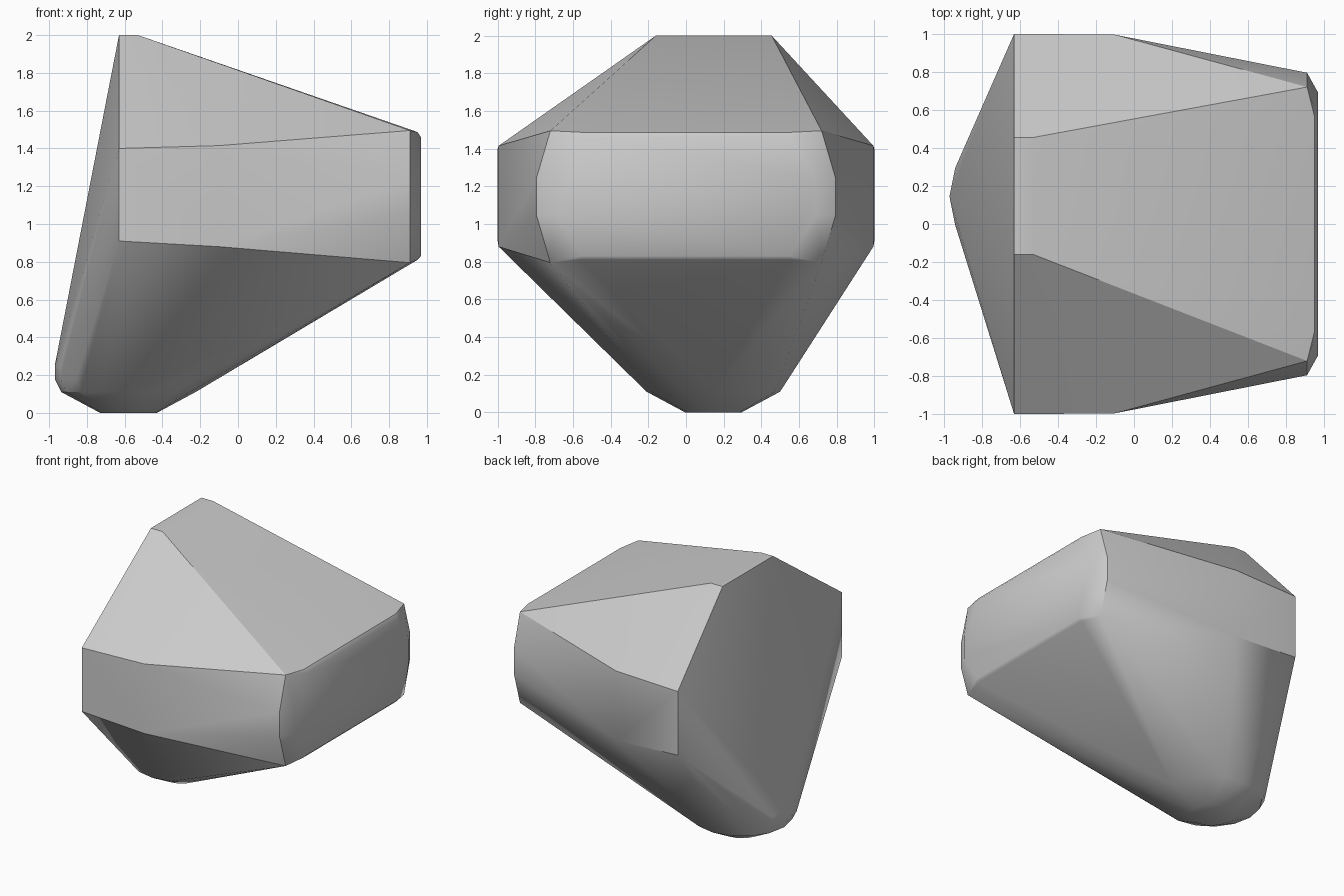
import bpy, bmesh, math
from mathutils import Vector

cube = bpy.data.objects.get("Cube")
if cube:
    bpy.data.objects.remove(cube, do_unlink=True)

grey = bpy.data.materials.new("plain grey")
grey.use_nodes = True
colour = (0.6, 0.6, 0.6, 1)
grey.diffuse_color = colour
grey.node_tree.nodes["Principled BSDF"].inputs["Base Color"].default_value = colour

points = []


def mirrored(x, y, z):
    """Add a point on both sides of the middle."""
    points.extend([(x, y, z), (x, -y, z)])


# Flat ridge on top
for x in (-0.63, -0.53):
    for y in (-0.16, 0.455):
        points.append((x, y, 2))

# Upright side walls
for x, y, low, high in ((-0.63, 1, 0.91, 1.4), (-0.1, 0.995, 0.88, 1.415)):
    mirrored(x, y, low)
    mirrored(x, y, high)

# Blunt end with chamfered corners
for x, y, low, high in ((0.91, 0.72, 0.795, 1.495), (0.91, 0.795, 1.05, 1.24),
                        (0.95, 0.56, 0.81, 1.487), (0.968, 0.55, 0.83, 1.46),
                        (0.968, 0.69, 1.05, 1.24)):
    mirrored(x, y, low)
    mirrored(x, y, high)

# Rounded foot built from stacked rings
sides = 16
for radius, z in ((0.15, 0), (0.355, 0.11), (0.39, 0.18), (0.39, 0.25)):
    for i in range(sides):
        a = math.tau * i / sides
        points.append((-0.58 + radius * math.cos(a), 0.145 + radius * math.sin(a), z))

# Wrap the points in one convex skin
bm = bmesh.new()
for p in points:
    bm.verts.new(Vector(p))
bmesh.ops.convex_hull(bm, input=bm.verts[:])
bmesh.ops.delete(bm, geom=[v for v in bm.verts if not v.link_faces], context="VERTS")
bmesh.ops.dissolve_limit(bm, angle_limit=math.radians(0.5), verts=bm.verts[:], edges=bm.edges[:])
bmesh.ops.recalc_face_normals(bm, faces=bm.faces[:])

mesh = bpy.data.meshes.new("faceted_block")
bm.to_mesh(mesh)
bm.free()
mesh.materials.append(grey)
block = bpy.data.objects.new("faceted_block", mesh)
bpy.context.collection.objects.link(block)

bpy.ops.object.select_all(action="DESELECT")
block.select_set(True)
bpy.context.view_layer.objects.active = block
bpy.ops.object.shade_smooth_by_angle(angle=math.radians(30))
